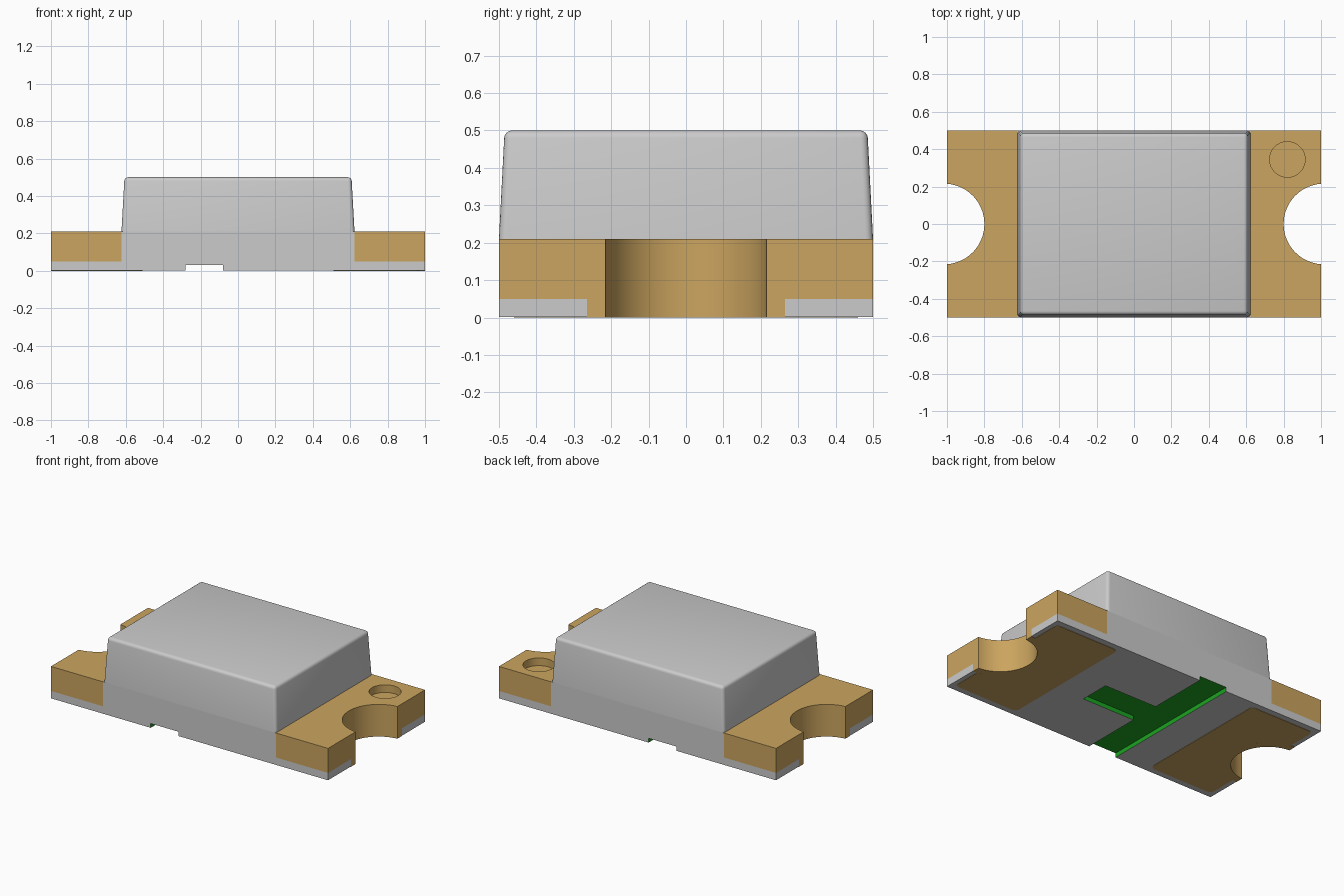
import bpy, bmesh, math

if "Cube" in bpy.data.objects:
    bpy.data.objects.remove(bpy.data.objects["Cube"])


def material(name, rgb):
    m = bpy.data.materials.new(name)
    m.use_nodes = True
    m.diffuse_color = (*rgb, 1)
    m.node_tree.nodes["Principled BSDF"].inputs["Base Color"].default_value = (*rgb, 1)
    return m


GREY = material("light grey", (0.6, 0.6, 0.6))
GOLD = material("gold", (0.6, 0.375, 0.115))
GREEN = material("green", (0.012, 0.37, 0.016))

# Main sizes
LENS_X, HALF_Y = 0.623, 0.5
BOARD_Z, DECK_Z, TOP_Z = 0.05, 0.21, 0.5
NOTCH_C, NOTCH_R, RING_R = 1.0156, 0.2156, 0.2655
SLOT_Z = 0.03


def finish(name, bm, mats):
    """Turn a bmesh into a named object with smooth shading and sharp edges."""
    bmesh.ops.recalc_face_normals(bm, faces=bm.faces)
    me = bpy.data.meshes.new(name)
    bm.to_mesh(me)
    bm.free()
    ob = bpy.data.objects.new(name, me)
    bpy.context.collection.objects.link(ob)
    for m in mats:
        me.materials.append(m)
    shade(ob)
    return ob


def shade(ob):
    bpy.ops.object.select_all(action='DESELECT')
    ob.select_set(True)
    bpy.context.view_layer.objects.active = ob
    bpy.ops.object.shade_smooth_by_angle(angle=math.radians(35))


def prism(outline, z0, z1):
    """Extrude a flat outline between two heights."""
    bm = bmesh.new()
    face = bm.faces.new([bm.verts.new((x, y, z0)) for x, y in outline])
    ext = bmesh.ops.extrude_face_region(bm, geom=[face])["geom"]
    for v in ext:
        if isinstance(v, bmesh.types.BMVert):
            v.co.z = z1
    return bm


def arc(r, x_end=1.0, n=32):
    """Notch arc from -y to +y, clipped at x_end."""
    t = math.acos((NOTCH_C - x_end) / r)
    angles = [t * (2 * i / n - 1) for i in range(n + 1)]
    return [(NOTCH_C - r * math.cos(a), r * math.sin(a)) for a in angles]


def notched(x0, x1, hy, r):
    """Rectangle whose outer end carries a round notch."""
    return [(x0, -hy), (x1, -hy)] + arc(r, x1) + [(x1, hy), (x0, hy)]


def cut(ob, bm):
    """Subtract a solid from an object."""
    cutter = finish("cutter", bm, [])
    cutter.hide_render = True
    mod = ob.modifiers.new("cut", 'BOOLEAN')
    mod.operation, mod.solver, mod.object = 'DIFFERENCE', 'EXACT', cutter
    bpy.context.view_layer.objects.active = ob
    bpy.ops.object.modifier_apply(modifier=mod.name)
    bpy.data.objects.remove(cutter)
    shade(ob)


# Base board, notched at both ends, with a T-shaped slot beneath
right_half = [(1, -HALF_Y)] + arc(RING_R) + [(1, HALF_Y)]
outline = right_half + [(-x, -y) for x, y in right_half]
board = finish("base_board", prism(outline, 0.002, BOARD_Z), [GREY, GREEN])
tee = [(-0.28, -0.6), (-0.08, -0.6), (-0.08, -0.1), (0.3, -0.1),
       (0.3, 0.1), (-0.08, 0.1), (-0.08, 0.6), (-0.28, 0.6)]
cut(board, prism(tee, -0.1, SLOT_Z))
for p in board.data.polygons:
    c = p.center
    in_slot = 0.005 < c.z < SLOT_Z + 0.001 and abs(c.x) < 0.35 and abs(c.y) < 0.49
    p.material_index = int(in_slot)

# Middle block between the terminals
block = [(-LENS_X, -HALF_Y), (LENS_X, -HALF_Y), (LENS_X, HALF_Y), (-LENS_X, HALF_Y)]
finish("middle_block", prism(block, BOARD_Z, DECK_Z), [GREY])

# Tapered lens with rounded upper and corner edges
bm = prism(block, DECK_Z, TOP_Z)
for v in bm.verts:
    if v.co.z > DECK_Z + 0.01:
        v.co.x *= 0.607 / LENS_X
        v.co.y *= 0.485 / HALF_Y
soft = [e for e in bm.edges if max(v.co.z for v in e.verts) > DECK_Z + 0.01]
bmesh.ops.bevel(bm, geom=soft, offset=0.02, segments=4, profile=0.5, affect='EDGES')
finish("lens", bm, [GREY])

# Terminals, notch linings and bottom pads at each end
for side, s in (("left", 1), ("right", -1)):
    def mirrored(points):
        return [(s * x, y) for x, y in points]

    terminal = finish(side + "_terminal",
                      prism(mirrored(notched(LENS_X, 1, HALF_Y, NOTCH_R)), BOARD_Z, DECK_Z),
                      [GOLD])
    if s > 0:
        # Polarity dimple
        dimple = [(0.82 + 0.095 * math.cos(i * math.pi / 20),
                   0.345 + 0.095 * math.sin(i * math.pi / 20)) for i in range(40)]
        cut(terminal, prism(dimple, DECK_Z - 0.05, DECK_Z + 0.1))

    ring = arc(NOTCH_R) + arc(RING_R)[::-1]
    finish(side + "_notch_lining", prism(mirrored(ring), 0, BOARD_Z), [GOLD])

    bm = prism(mirrored(notched(0.51, 0.97, 0.46, RING_R)), 0, 0.006)
    corners = [e for e in bm.edges
               if abs(e.verts[0].co.z - e.verts[1].co.z) > 0.001 and abs(e.verts[0].co.y) > 0.45]
    bmesh.ops.bevel(bm, geom=corners, offset=0.03, segments=4, profile=0.5, affect='EDGES')
    finish(side + "_bottom_pad", bm, [GOLD])
